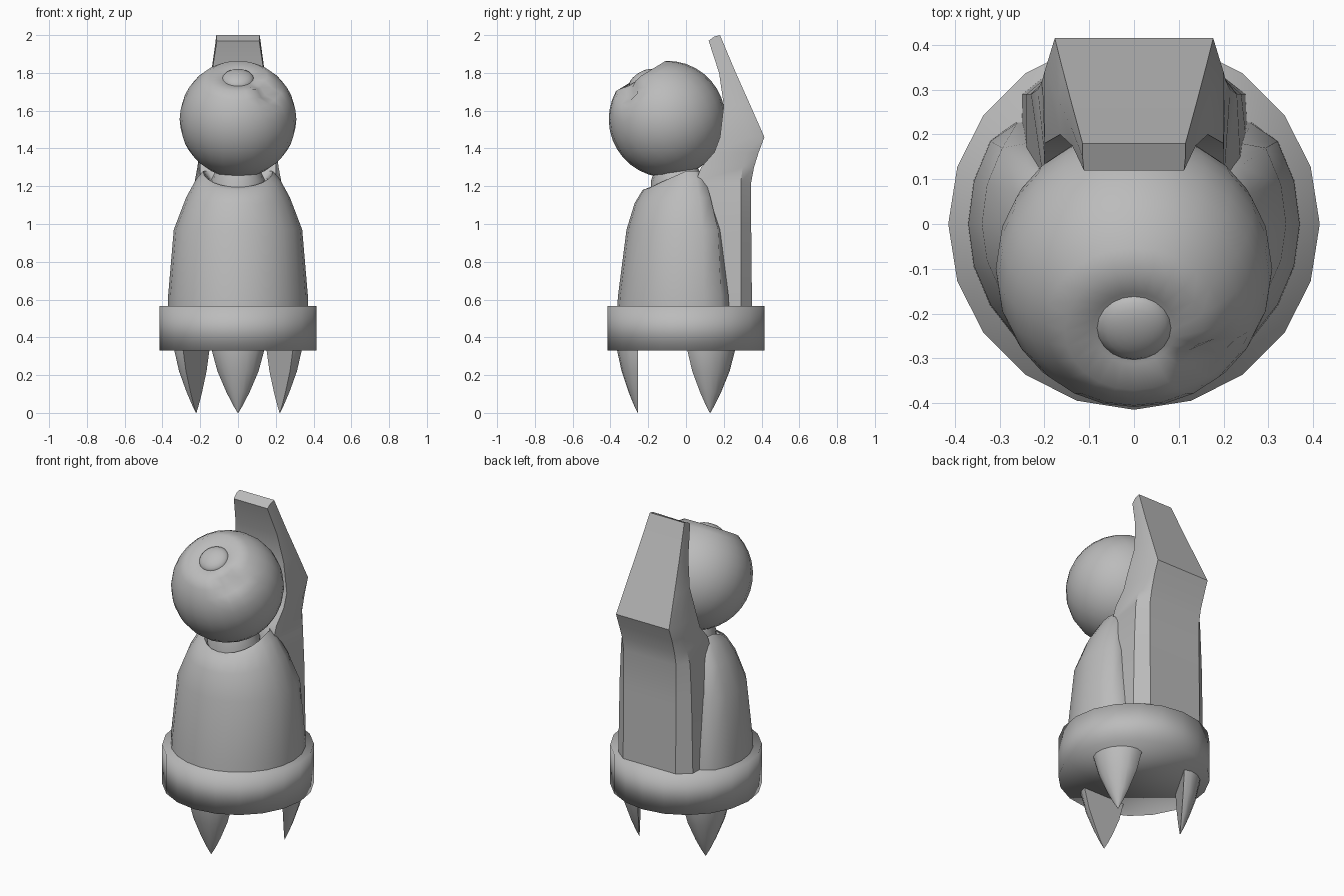
import bpy, bmesh
from math import sin, cos, pi, radians
from mathutils import Vector, Matrix

if "Cube" in bpy.data.objects:
    bpy.data.objects.remove(bpy.data.objects["Cube"], do_unlink=True)

GREY = (0.5, 0.5, 0.5, 1)
grey = bpy.data.materials.new("plain grey")
grey.use_nodes = True
grey.diffuse_color = GREY
grey.node_tree.nodes["Principled BSDF"].inputs["Base Color"].default_value = GREY


def finish(name, bm, angle):
    bmesh.ops.recalc_face_normals(bm, faces=bm.faces)
    mesh = bpy.data.meshes.new(name)
    bm.to_mesh(mesh)
    bm.free()
    mesh.materials.append(grey)
    ob = bpy.data.objects.new(name, mesh)
    bpy.context.collection.objects.link(ob)
    bpy.ops.object.select_all(action="DESELECT")
    ob.select_set(True)
    bpy.context.view_layer.objects.active = ob
    bpy.ops.object.shade_smooth_by_angle(angle=radians(angle))
    return ob


def loft(name, rings, angle):
    """Skin closed rings of equal length and cap both ends."""
    bm = bmesh.new()
    rows = [[bm.verts.new(p) for p in ring] for ring in rings]
    n = len(rows[0])
    for a, b in zip(rows, rows[1:]):
        for i in range(n):
            j = (i + 1) % n
            bm.faces.new((a[i], a[j], b[j], b[i]))
    bm.faces.new(rows[0])
    bm.faces.new(rows[-1])
    return finish(name, bm, angle)


def circle(r, z, n=20, centre_y=0):
    return [(r * cos(2 * pi * i / n), centre_y + r * sin(2 * pi * i / n), z) for i in range(n)]


# Base drum
loft("base_ring", [circle(0.415, 0.33), circle(0.415, 0.565)], 120)

# Three half-round claws, flat on the inner side
claw = [(0.45, 1.0), (0.33, 0.97), (0.22, 0.76), (0.11, 0.43), (0.04, 0.18), (0.0, 0.01)]
for k, name in enumerate(("front_claw", "left_claw", "right_claw")):
    turn = Matrix.Rotation(k * 2 * pi / 3, 3, "Z")
    rings = [[turn @ Vector((-0.143 * s * cos(pi * i / 8), -0.255 - 0.113 * s * sin(pi * i / 8), z))
              for i in range(9)] for z, s in claw]
    loft(name, rings, 50)

# Rounded body shell: height, half width, front depth, back limit, front drop
shell = [(0.5, 0.372, 0.368, 0.23, 0), (0.62, 0.37, 0.36, 0.225, 0),
         (0.97, 0.34, 0.315, 0.18, 0), (1.14, 0.275, 0.272, 0.13, 0.03),
         (1.24, 0.22, 0.23, 0.1, 0.06), (1.28, 0.185, 0.19, 0.07, 0.085),
         (1.24, 0.155, 0.16, 0.05, 0.08), (1.1, 0.14, 0.14, 0.05, 0)]
rings = []
for z, w, front, back, drop in shell:
    ring = []
    for i in range(24):
        c, s = cos(2 * pi * i / 24), sin(2 * pi * i / 24)
        y = min(s * w, back) if s > 0 else s * front
        ring.append((c * w, y, z - drop * max(0, -s)))
    rings.append(ring)
loft("body_shell", rings, 60)

# Back plate: height, back y, back half width, side half width, side y, front half width, front y
plate = [(0.5, 0.35, 0.175, 0.25, 0.29, 0.26, 0.1), (1.0, 0.345, 0.175, 0.24, 0.29, 0.24, 0.1),
         (1.22, 0.345, 0.175, 0.23, 0.29, 0.2, 0.05), (1.3, 0.36, 0.175, 0.215, 0.3, 0.2, 0.08),
         (1.38, 0.385, 0.177, 0.205, 0.32, 0.2, 0.15), (1.46, 0.415, 0.177, 0.2, 0.34, 0.2, 0.18),
         (1.63, 0.34, 0.158, 0.17, 0.28, 0.165, 0.2), (1.8, 0.264, 0.138, 0.142, 0.22, 0.138, 0.175),
         (1.985, 0.18, 0.115, 0.115, 0.15, 0.112, 0.12)]
rings = []
for z, yb, wb, ws, ys, wf, yf in plate:
    half = [(wf, yf), (ws, ys), (wb, yb)]
    tip = 0.25 if z > 1.9 else 0
    outline = half + [(-x, y) for x, y in reversed(half)]
    rings.append([(x, y, z + tip * (y - 0.12) - (0.015 if tip and y < 0.13 else 0)) for x, y in outline])
loft("back_plate", rings, 35)

# Neck
loft("neck", [circle(0.145, 1.1, 16, -0.04), circle(0.145, 1.23, 16, -0.04),
              circle(0.11, 1.3, 16, -0.05)], 50)

# Head: ball with its pole towards the eye, a shallow crater there and a small socket
eye_dir = Vector((0, -0.52, 0.855)).normalized()
socket_dir = Vector((0.16, -0.215, 0.15)).normalized()
centre = Vector((0, -0.1, 1.555))
bm = bmesh.new()
bmesh.ops.create_uvsphere(bm, u_segments=24, v_segments=18, radius=0.309)
tilt = Vector((0, 0, 1)).rotation_difference(eye_dir).to_matrix()
for v in bm.verts:
    d = (tilt @ v.co).normalized()
    r = 0.309
    r -= 0.065 * max(0, 1 - (d.angle(eye_dir) / 0.52) ** 2)
    r -= 0.05 * max(0, 1 - (d.angle(socket_dir) / 0.26) ** 2)
    v.co = centre + d * r
finish("head", bm, 60)

# Eye set in the crater
bm = bmesh.new()
bmesh.ops.create_uvsphere(bm, u_segments=20, v_segments=12, radius=0.085)
bmesh.ops.scale(bm, vec=(1, 1, 0.5), verts=bm.verts)
bmesh.ops.transform(bm, matrix=Matrix.Translation(centre + eye_dir * 0.245) @ tilt.to_4x4(),
                    verts=bm.verts)
finish("eye", bm, 60)
